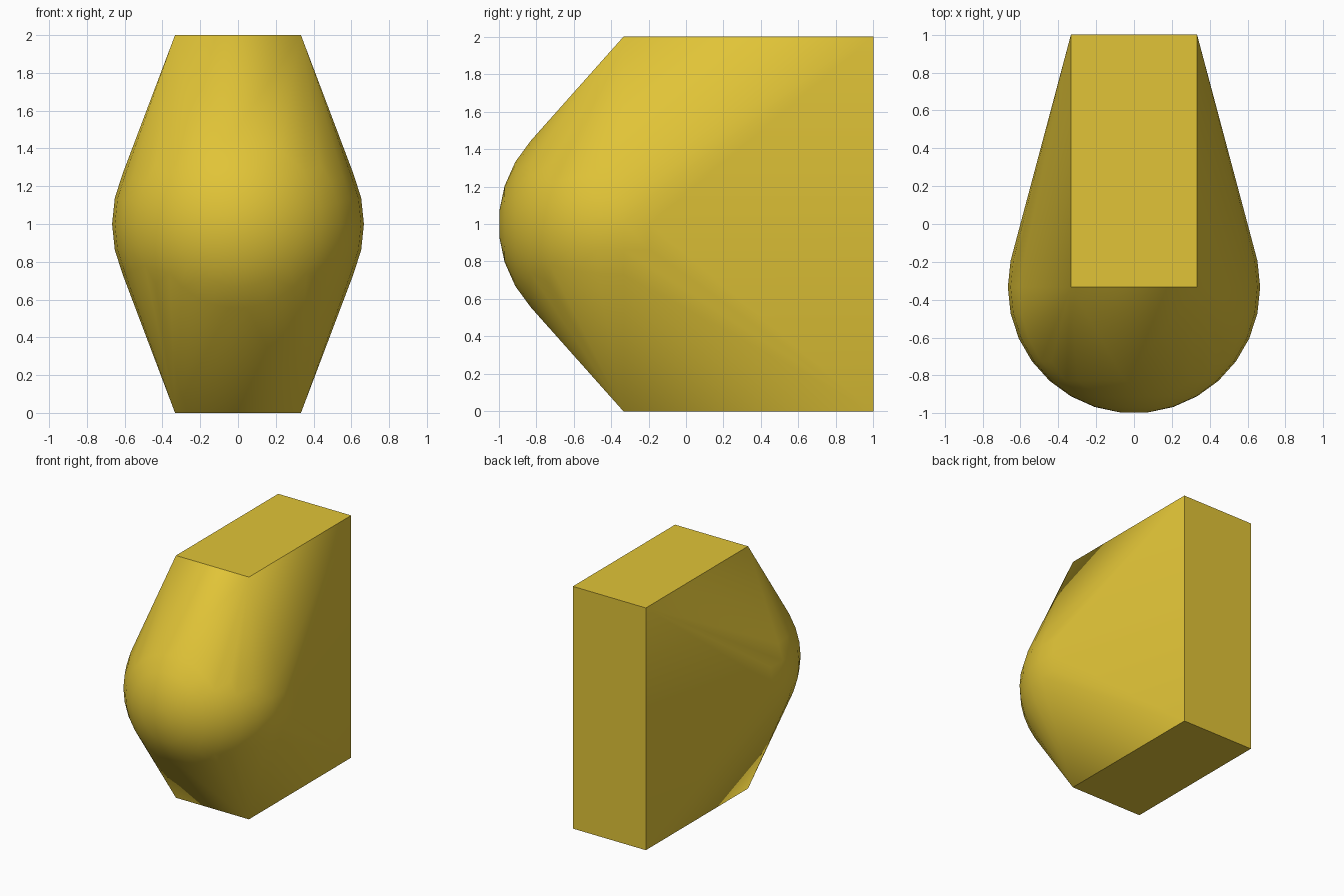
import bpy, bmesh, math

if "Cube" in bpy.data.objects:
    bpy.data.objects.remove(bpy.data.objects["Cube"])

R = 2 / 3          # ball radius
W = 1 / 3          # half width of the block
bm = bmesh.new()

# Corners of the upright block
for x in (-W, W):
    for y in (-W, 1):
        for z in (0, 2):
            bm.verts.new((x, y, z))

# Front half of a ball, as rings about the front-to-back axis
for i in range(15):
    a = math.radians(12 * i + 6)
    for j in range(30):
        b = math.radians(12 * j)
        bm.verts.new((R * math.sin(a) * math.cos(b),
                      -W - R * math.cos(a),
                      1 + R * math.sin(a) * math.sin(b)))

# Stretch one skin over the block and the ball
hull = bmesh.ops.convex_hull(bm, input=bm.verts[:])
inner = {g for g in hull["geom_interior"] + hull["geom_unused"]
         if isinstance(g, bmesh.types.BMVert)}
bmesh.ops.delete(bm, geom=list(inner), context='VERTS')
bmesh.ops.dissolve_limit(bm, angle_limit=math.radians(0.1),
                         verts=bm.verts[:], edges=bm.edges[:])
bmesh.ops.recalc_face_normals(bm, faces=bm.faces[:])

mesh = bpy.data.meshes.new("rounded_body")
bm.to_mesh(mesh)
bm.free()
body = bpy.data.objects.new("rounded_body", mesh)
bpy.context.collection.objects.link(body)

# Golden yellow finish
mat = bpy.data.materials.new("golden_yellow")
mat.diffuse_color = (0.75, 0.55, 0.038, 1)
mat.use_nodes = True
mat.node_tree.nodes["Principled BSDF"].inputs["Base Color"].default_value = mat.diffuse_color
mesh.materials.append(mat)

# Smooth skin, with the block edges kept crisp
bpy.context.view_layer.objects.active = body
body.select_set(True)
bpy.ops.object.shade_smooth_by_angle(angle=math.radians(30))
